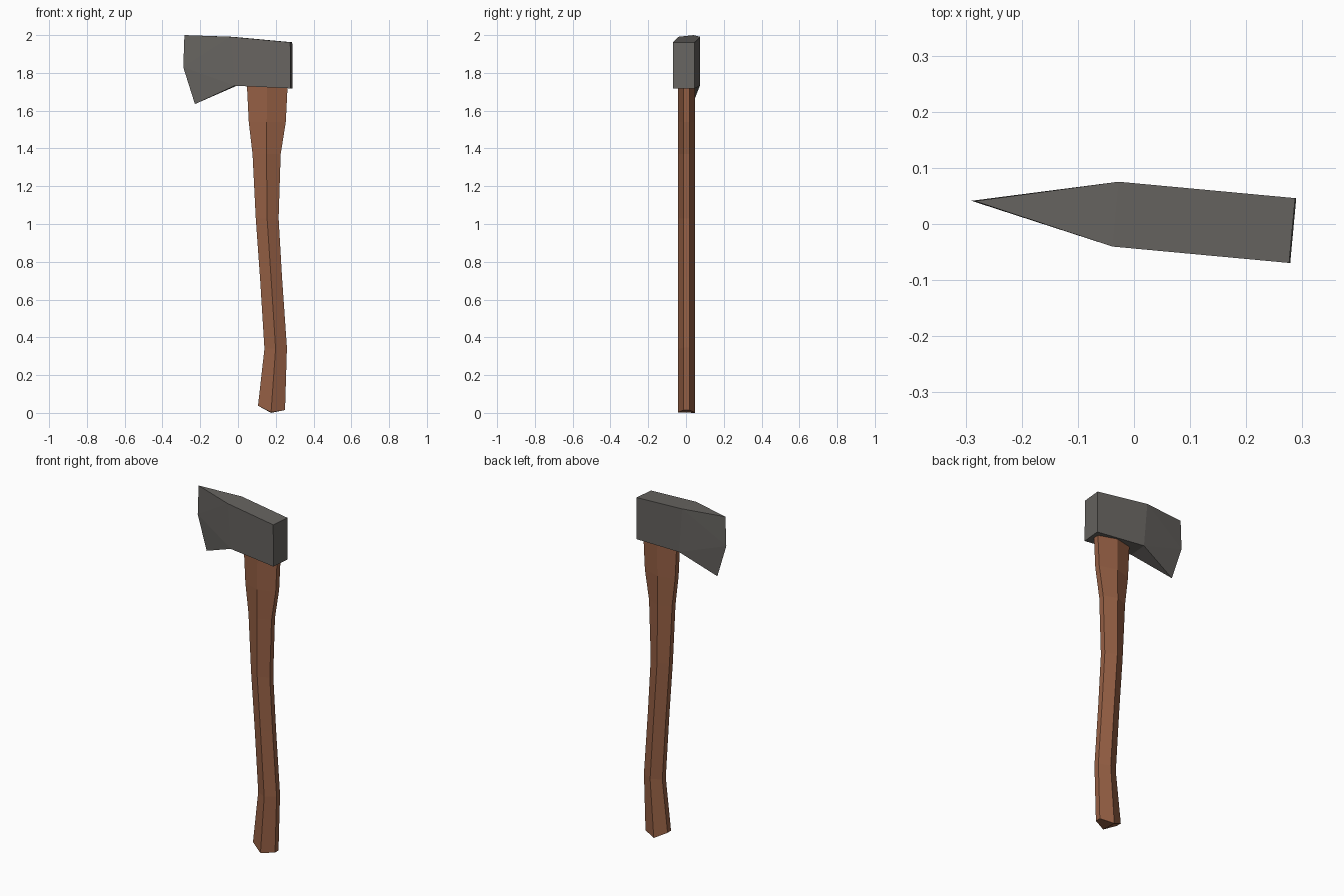
import bpy, bmesh, math
from mathutils import Matrix

if "Cube" in bpy.data.objects:
    bpy.data.objects.remove(bpy.data.objects["Cube"])


def material(name, rgb):
    m = bpy.data.materials.new(name)
    m.diffuse_color = (*rgb, 1)
    m.use_nodes = True
    m.node_tree.nodes["Principled BSDF"].inputs["Base Color"].default_value = m.diffuse_color
    return m


def add_object(name, bm, mat):
    bmesh.ops.recalc_face_normals(bm, faces=bm.faces)
    me = bpy.data.meshes.new(name)
    bm.to_mesh(me)
    bm.free()
    me.materials.append(mat)
    ob = bpy.data.objects.new(name, me)
    bpy.context.collection.objects.link(ob)
    return ob


steel = material("dark steel", (0.135, 0.128, 0.118))
wood = material("brown wood", (0.30, 0.115, 0.058))

# Axe head: side profile, thick from poll to cheek, tapering to a sharp edge
T = 0.058
bm = bmesh.new()
edge = [bm.verts.new((x, 0, z)) for x, z in
        [(-0.285, 2.0), (-0.291, 1.83), (-0.229, 1.635)]]
sides = []
for s in (-1, 1):
    sides.append([bm.verts.new((x, s * T, z)) for x, z in
                  [(-0.033, 1.991), (0.283, 1.962), (0.285, 1.718), (-0.012, 1.732)]])
for ct, pt, pb, cb in sides:
    bm.faces.new((ct, pt, pb, cb))
    bm.faces.new((ct, edge[0], edge[1]))
    bm.faces.new((ct, edge[1], cb))
    bm.faces.new((cb, edge[1], edge[2]))
a, b = sides
for i in range(3):                       # top, poll and underside
    bm.faces.new((a[i], a[i + 1], b[i + 1], b[i]))
bm.faces.new((a[0], b[0], edge[0]))
bm.faces.new((a[3], b[3], edge[2]))
bm.transform(Matrix.Translation((0, 0.0145, 0)) @ Matrix.Rotation(math.radians(-5.3), 4, 'Z'))
add_object("axe_head", bm, steel)

# Handle: six-sided sections (left x, z), (middle x, z), (right x, z)
sections = [
    ((0.106, 0.038), (0.175, 0.003), (0.249, 0.015)),
    ((0.140, 0.340), (0.199, 0.340), (0.259, 0.345)),
    ((0.117, 0.710), (0.175, 0.715), (0.233, 0.720)),
    ((0.094, 1.030), (0.154, 1.030), (0.215, 1.030)),
    ((0.077, 1.370), (0.151, 1.370), (0.226, 1.370)),
    ((0.057, 1.540), (0.152, 1.540), (0.253, 1.540)),
    ((0.046, 1.760), (0.155, 1.760), (0.264, 1.760)),
]
YC, HALF, FLAT = 0.003, 0.045, 0.016
bm = bmesh.new()
rings = []
for (lx, lz), (mx, mz), (rx, rz) in sections:
    back_z = 0 if mz < 0.01 else mz
    rings.append([bm.verts.new(p) for p in [
        (mx, YC - HALF, mz), (rx, YC - FLAT, rz), (rx, YC + FLAT, rz),
        (mx, YC + HALF, back_z), (lx, YC + FLAT, lz), (lx, YC - FLAT, lz)]])
for lo, hi in zip(rings, rings[1:]):
    for i in range(6):
        j = (i + 1) % 6
        bm.faces.new((lo[i], lo[j], hi[j], hi[i]))
for r in (rings[0], rings[-1]):          # end caps, folded along the middle
    bm.faces.new((r[0], r[1], r[2], r[3]))
    bm.faces.new((r[0], r[3], r[4], r[5]))
add_object("handle", bm, wood)
